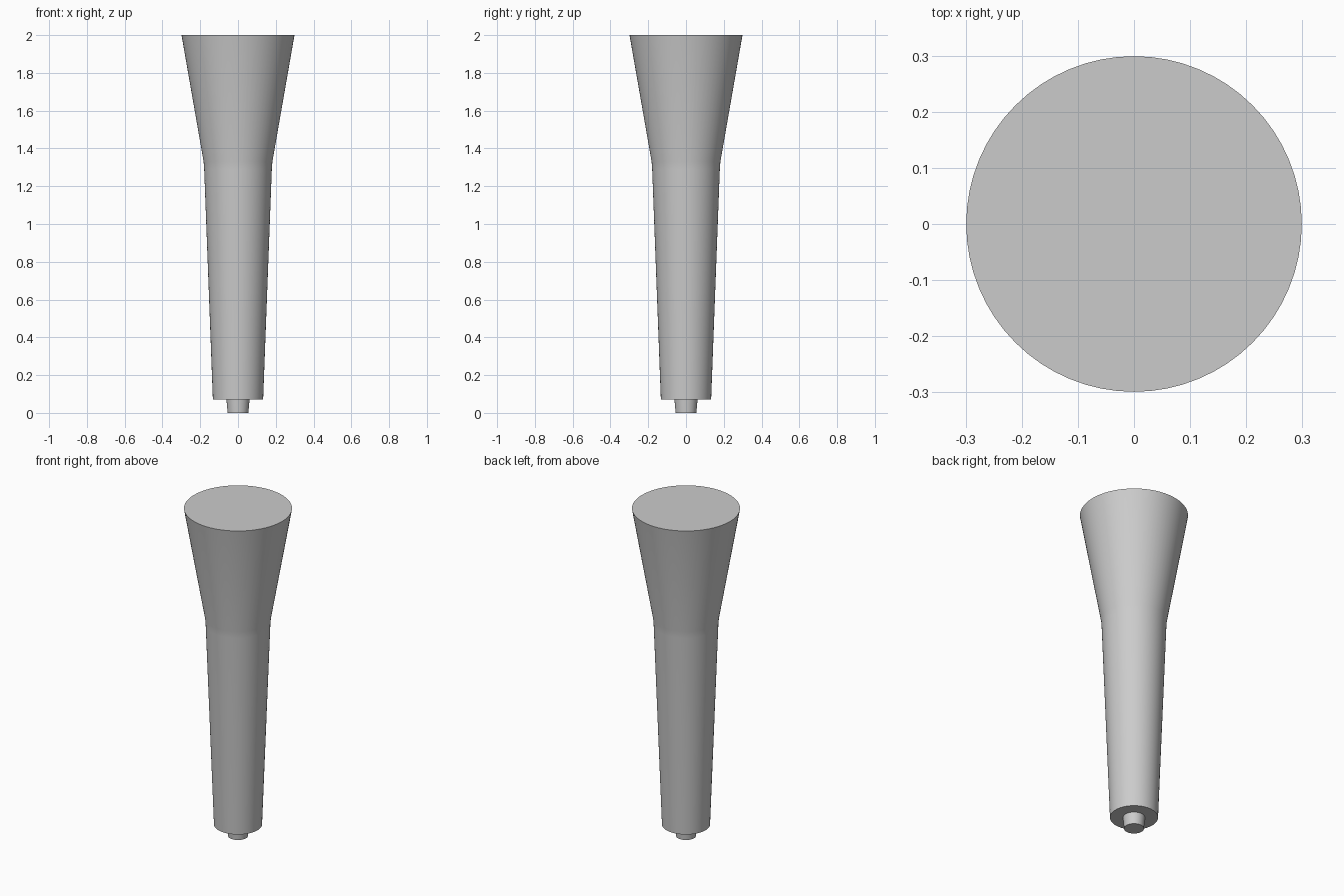
import bpy
import bmesh
import math

cube = bpy.data.objects.get("Cube")
if cube:
    bpy.data.objects.remove(cube, do_unlink=True)

SIDES = 64

grey = bpy.data.materials.new("plain grey")
grey.use_nodes = True
colour = (0.6, 0.6, 0.6, 1)
grey.diffuse_color = colour
grey.node_tree.nodes["Principled BSDF"].inputs["Base Color"].default_value = colour


def turned_part(name, profile):
    """Spin (radius, height) points round z into a closed solid."""
    bm = bmesh.new()
    rings = []
    for radius, height in profile:
        rings.append([
            bm.verts.new((radius * math.cos(math.tau * i / SIDES),
                          radius * math.sin(math.tau * i / SIDES), height))
            for i in range(SIDES)])
    for low, high in zip(rings, rings[1:]):
        for i in range(SIDES):
            j = (i + 1) % SIDES
            bm.faces.new((low[i], low[j], high[j], high[i]))
    bm.faces.new(list(reversed(rings[0])))
    bm.faces.new(rings[-1])
    mesh = bpy.data.meshes.new(name)
    bm.to_mesh(mesh)
    bm.free()
    mesh.materials.append(grey)
    part = bpy.data.objects.new(name, mesh)
    bpy.context.collection.objects.link(part)
    bpy.ops.object.select_all(action="DESELECT")
    part.select_set(True)
    bpy.context.view_layer.objects.active = part
    bpy.ops.object.shade_smooth_by_angle(angle=math.radians(30))
    return part


# Tapered leg with a flared upper end
turned_part("leg_body", [(0.133, 0.07), (0.179, 1.29), (0.182, 1.33), (0.299, 2.0)])

# Small foot peg, its top meeting the underside of the leg
turned_part("foot_peg", [(0.055, 0.0), (0.061, 0.07)])
